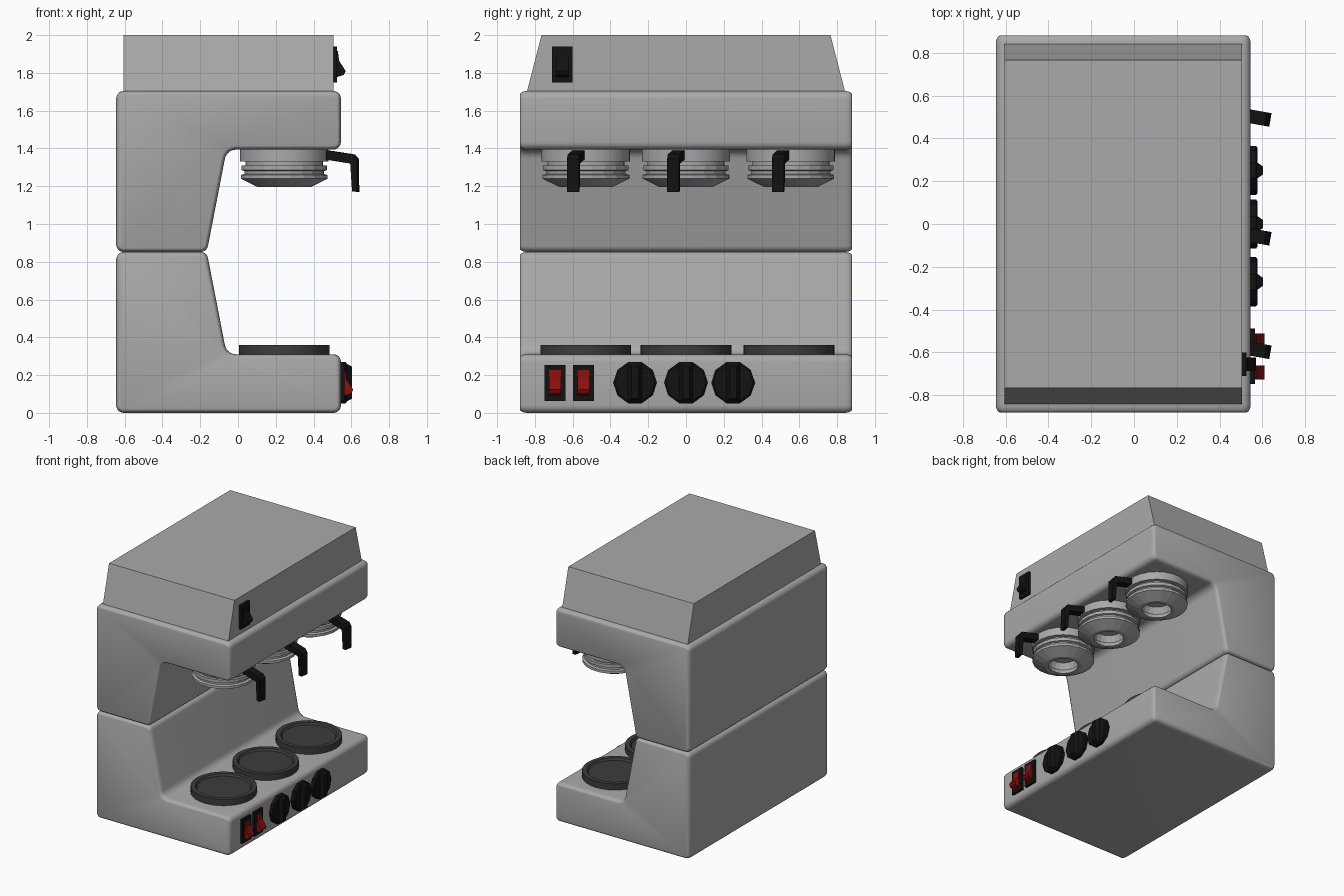
import bpy, bmesh, math
from mathutils import Vector, Matrix

cube = bpy.data.objects.get("Cube")
if cube:
    bpy.data.objects.remove(cube, do_unlink=True)


def material(name, r, g, b):
    m = bpy.data.materials.new(name)
    m.use_nodes = True
    m.diffuse_color = (r, g, b, 1)
    m.node_tree.nodes["Principled BSDF"].inputs["Base Color"].default_value = (r, g, b, 1)
    return m


STEEL = material("brushed steel", 0.4, 0.4, 0.4)
BLACK = material("black plastic", 0.006, 0.006, 0.006)
RED = material("red switch", 0.24, 0.005, 0.005)
IRON = material("dark hot plate", 0.045, 0.045, 0.045)


def finish(name, bm, mat, place=None, smooth=None):
    if place:
        bm.transform(place)
    bmesh.ops.recalc_face_normals(bm, faces=bm.faces)
    mesh = bpy.data.meshes.new(name)
    bm.to_mesh(mesh)
    bm.free()
    mesh.materials.append(mat)
    ob = bpy.data.objects.new(name, mesh)
    bpy.context.collection.objects.link(ob)
    if smooth:
        bpy.ops.object.select_all(action='DESELECT')
        ob.select_set(True)
        bpy.context.view_layer.objects.active = ob
        bpy.ops.object.shade_smooth_by_angle(angle=math.radians(smooth))
    return ob


def skin(rings):
    """Join closed loops of points one after another and cap the ends."""
    bm = bmesh.new()
    loops = [[bm.verts.new(p) for p in ring] for ring in rings]
    n = len(loops[0])
    for a, b in zip(loops, loops[1:]):
        for i in range(n):
            j = (i + 1) % n
            bm.faces.new((a[i], a[j], b[j], b[i]))
    bm.faces.new(loops[0])
    bm.faces.new(loops[-1])
    return bm


def prism(name, profile, y0, y1, mat, place):
    """Extrude an x-z profile along y."""
    finish(name, skin([[(x, y, z) for x, z in profile] for y in (y0, y1)]), mat, place)


def lathe(name, profile, sides, mat, place, smooth=None):
    """Turn a radius-height profile around z."""
    rings = [[(r * math.cos(t), r * math.sin(t), z)
              for t in (2 * math.pi * i / sides for i in range(sides))] for r, z in profile]
    finish(name, skin(rings), mat, place, smooth)


def rounded(corners, steps=5):
    """Round each (x, z, radius) corner of a counter-clockwise outline."""
    pts = []
    for i, (x, z, r) in enumerate(corners):
        p = Vector((x, z))
        a = (Vector(corners[i - 1][:2]) - p).normalized()
        b = (Vector(corners[(i + 1) % len(corners)][:2]) - p).normalized()
        half = a.angle(b) / 2
        reach = r / math.tan(half)
        c = p + (a + b).normalized() * (r / math.sin(half))
        start = p + a * reach - c
        sweep = math.pi - 2 * half
        turn = sweep if a.x * b.y - a.y * b.x < 0 else -sweep
        for k in range(steps + 1):
            t = turn * k / steps
            pts.append(c + Vector((start.x * math.cos(t) - start.y * math.sin(t),
                                   start.x * math.sin(t) + start.y * math.cos(t))))
    return pts


def inset(pts, d):
    out = []
    for i, p in enumerate(pts):
        t = (pts[(i + 1) % len(pts)] - pts[i - 1]).normalized()
        out.append(p + Vector((-t.y, t.x)) * d)
    return out


# Two mirrored body shells with rounded side edges
outline = rounded([(-0.645, 0.0, 0.04), (0.545, 0.0, 0.04), (0.545, 0.31, 0.04),
                   (-0.06, 0.31, 0.06), (-0.165, 0.852, 0.04), (-0.645, 0.852, 0.04)])
side = [(0.02 * (1 - math.cos(a)), 0.84 + 0.04 * math.sin(a))
        for a in (math.pi / 2 * k / 4 for k in range(5))]
stations = [(d, -y) for d, y in reversed(side)] + side
for name, sign, base in (("lower_body", 1, 0), ("upper_body", -1, 1.704)):
    rings = [[(p.x, y, base + sign * p.y) for p in inset(outline, d)] for d, y in stations]
    finish(name, skin(rings), STEEL, smooth=35)

# Tapered hood
hood = skin([[(x, y, z) for x, y in ((-0.605, -w), (0.505, -w), (0.505, w), (-0.605, w))]
             for w, z in ((0.845, 1.69), (0.765, 2.0))])
finish("hood", hood, STEEL)


# Rocker switches
def switch(name, x, y, z, mat):
    place = Matrix.Translation((x, y, z))
    prism(name + "_frame", [(-0.01, -0.095), (0.02, -0.095), (0.02, 0.095), (-0.01, 0.095)],
          -0.055, 0.055, BLACK, place)
    prism(name + "_rocker", [(0.01, -0.07), (0.055, -0.055), (0.065, -0.035), (0.03, 0.02),
                             (0.024, 0.07), (0.01, 0.07)], -0.032, 0.032, mat, place)


switch("hood_switch", 0.505, -0.655, 1.845, BLACK)
switch("right_switch", 0.545, -0.693, 0.158, RED)
switch("left_switch", 0.545, -0.543, 0.158, RED)

# Control knobs with a raised grip
for i, y in enumerate((-0.27, 0.0, 0.25)):
    place = Matrix.Translation((0.545, y, 0.16))
    lathe(f"knob_{i}", [(0.115, 0), (0.115, 0.025), (0.105, 0.032)], 10, BLACK,
          place @ Matrix.Rotation(math.pi / 2, 4, 'Y') @ Matrix.Rotation(math.pi / 2, 4, 'Z'))
    grip = skin([[(x, v, w) for v, w in ((-a, -b), (a, -b), (a, b), (-a, b))]
                 for x, a, b in ((0.03, 0.038, 0.1), (0.058, 0.018, 0.085))])
    finish(f"knob_grip_{i}", grip, BLACK, place)

# Hot plates with a raised rim
for i, y in enumerate((-0.53, 0.0, 0.545)):
    lathe(f"hot_plate_{i}", [(0.24, 0), (0.24, 0.055), (0.205, 0.055), (0.195, 0.04)],
          32, IRON, Matrix.Translation((0.245, y, 0.305)), smooth=30)

# Brew funnels, each with a bent handle
for i, y in enumerate((-0.53, 0.0, 0.555)):
    place = Matrix.Translation((0.245, y, 0)) @ Matrix.Rotation(math.radians(-10), 4, 'Z')
    lathe(f"brew_head_{i}", [(0.235, 1.41), (0.235, 1.33), (0.205, 1.33), (0.205, 1.29)],
          24, STEEL, place, smooth=30)
    lathe(f"funnel_{i}", [(0.2, 1.31), (0.228, 1.31), (0.228, 1.285), (0.212, 1.28), (0.212, 1.265),
                          (0.232, 1.26), (0.232, 1.24), (0.14, 1.195), (0.11, 1.195),
                          (0.12, 1.23), (0.1, 1.28)], 20, STEEL, place)
    prism(f"handle_{i}", [(0.2, 1.395), (0.375, 1.368), (0.395, 1.345), (0.398, 1.17),
                          (0.37, 1.172), (0.36, 1.32), (0.2, 1.345)], -0.032, 0.032, BLACK, place)
